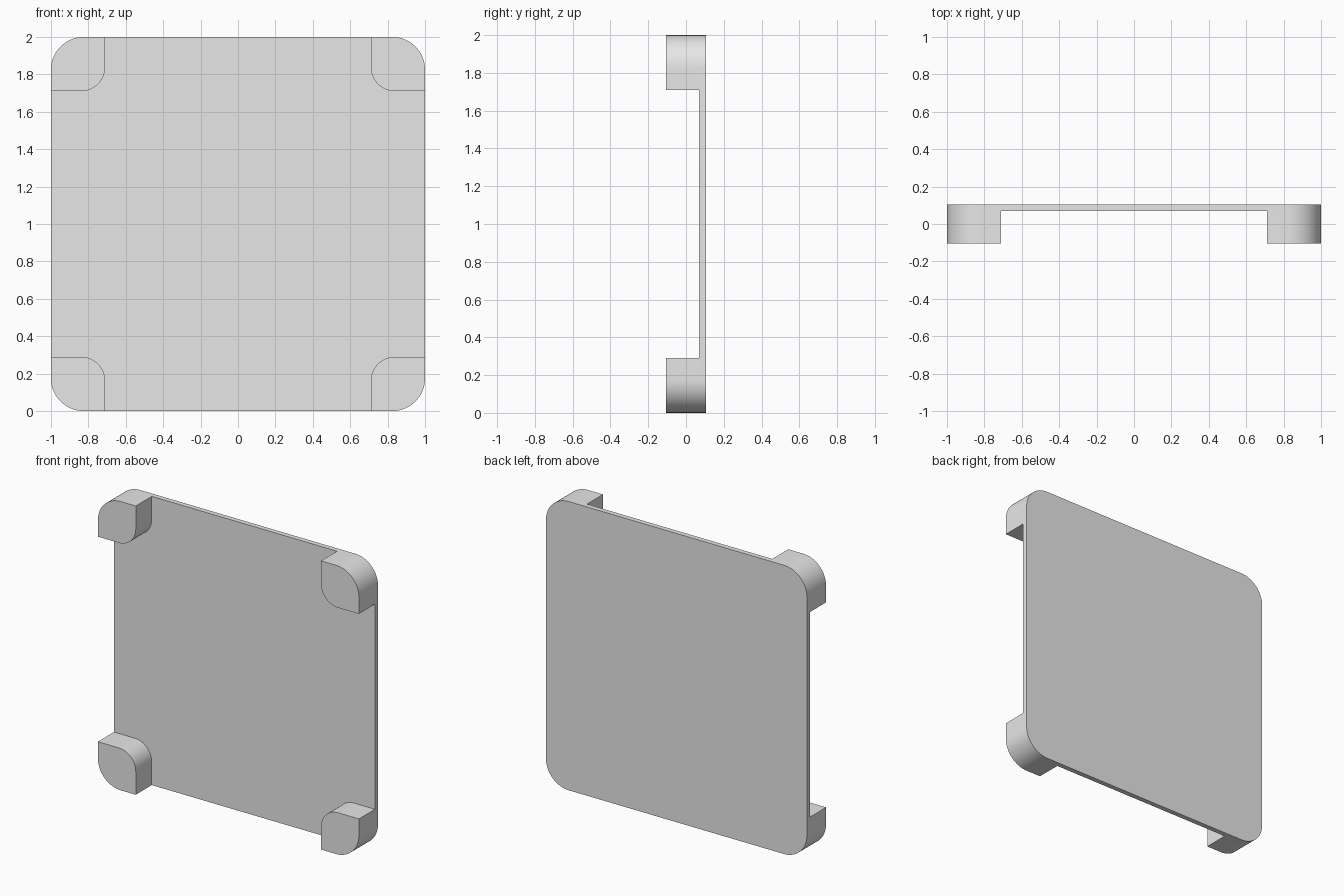
import bpy, bmesh
from math import sin, cos, pi

cube = bpy.data.objects.get("Cube")
if cube:
    bpy.data.objects.remove(cube, do_unlink=True)

FRONT, PANEL_FRONT, BACK = -0.105, 0.07, 0.105
OUTER_R, INNER_R, FOOT = 0.175, 0.13, 0.29
STEPS = 16

grey = bpy.data.materials.new("light_grey")
grey.use_nodes = True
colour = (0.8, 0.8, 0.8, 1)
grey.diffuse_color = colour
grey.node_tree.nodes["Principled BSDF"].inputs["Base Color"].default_value = colour


def rounded_outline(x0, x1, z0, z1, radii):
    """Rectangle outline; radii run top right, top left, bottom left, bottom right."""
    corners = [(x1, z1, -1, -1), (x0, z1, 1, -1), (x0, z0, 1, 1), (x1, z0, -1, 1)]
    points = []
    for i, ((x, z, sx, sz), r) in enumerate(zip(corners, radii)):
        if r == 0:
            points.append((x, z))
            continue
        for k in range(STEPS + 1):
            a = (i + k / STEPS) * pi / 2
            points.append((x + sx * r + r * cos(a), z + sz * r + r * sin(a)))
    return points


def extrude(name, outline, y0, y1):
    bm = bmesh.new()
    face = bm.faces.new([bm.verts.new((x, y0, z)) for x, z in outline])
    result = bmesh.ops.extrude_face_region(bm, geom=[face])
    moved = [v for v in result["geom"] if isinstance(v, bmesh.types.BMVert)]
    bmesh.ops.translate(bm, verts=moved, vec=(0, y1 - y0, 0))
    bmesh.ops.recalc_face_normals(bm, faces=bm.faces)
    mesh = bpy.data.meshes.new(name)
    bm.to_mesh(mesh)
    bm.free()
    mesh.materials.append(grey)
    obj = bpy.data.objects.new(name, mesh)
    bpy.context.collection.objects.link(obj)
    bpy.ops.object.select_all(action="DESELECT")
    obj.select_set(True)
    bpy.context.view_layer.objects.active = obj
    bpy.ops.object.shade_smooth_by_angle(angle=pi / 6)


# Thin back panel with rounded corners
extrude("panel", rounded_outline(-1, 1, 0, 2, [OUTER_R] * 4), PANEL_FRONT, BACK)

# Four corner feet, rounded on the outer corner and the opposite inner one
for side, sx in (("left", 1), ("right", -1)):
    for level, top in (("upper", True), ("lower", False)):
        x0, x1 = (1 - FOOT, 1) if sx > 0 else (-1, FOOT - 1)
        z0, z1 = (2 - FOOT, 2) if top else (0, FOOT)
        radii = [0] * 4
        outer = {(1, True): 0, (-1, True): 1, (-1, False): 2, (1, False): 3}[sx, top]
        radii[outer] = OUTER_R
        radii[(outer + 2) % 4] = INNER_R
        extrude(f"{level}_{side}_foot", rounded_outline(x0, x1, z0, z1, radii),
                FRONT, PANEL_FRONT)
